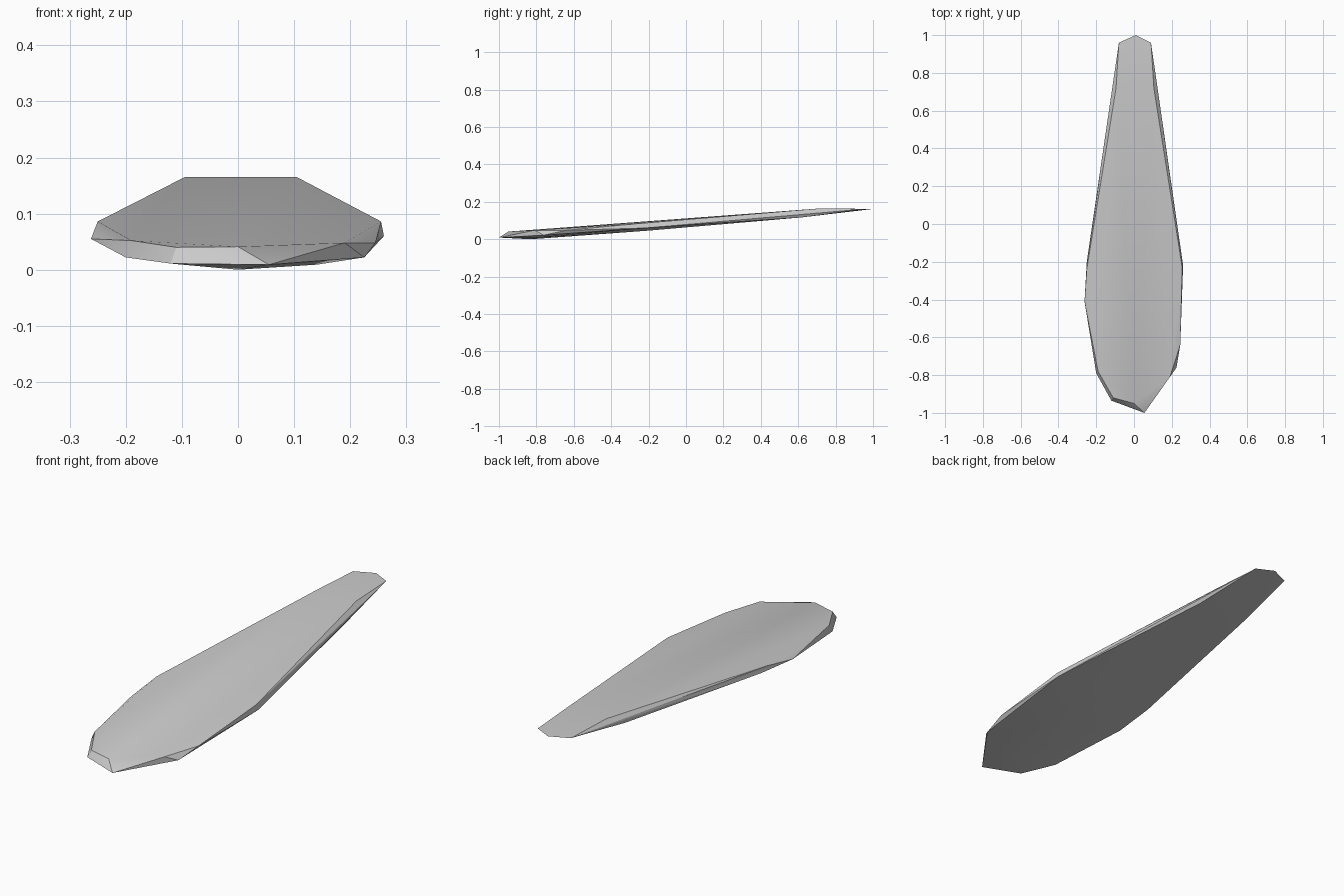
import bpy, bmesh, math

cube = bpy.data.objects.get("Cube")
if cube:
    bpy.data.objects.remove(cube)

# One plain grey material
grey = bpy.data.materials.new("plain grey")
grey.use_nodes = True
colour = (0.6, 0.6, 0.6, 1)
grey.diffuse_color = colour
grey.node_tree.nodes["Principled BSDF"].inputs["Base Color"].default_value = colour

# Upper rim of the blade, slightly inset
upper_rim = [
    (0.105, 0.72, 0.165), (0.255, -0.23, 0.086), (0.245, -0.64, 0.048),
    (0.19, -0.81, 0.048), (0, -0.95, 0.041), (-0.11, -0.92, 0.04),
    (-0.19, -0.78, 0.052), (-0.25, -0.24, 0.086), (-0.095, 0.72, 0.165),
]
# Lower rim, which forms the outer edge and the thin rear tip
lower_rim = [
    (0.01, 1, 0.162), (0.09, 0.96, 0.162), (0.13, 0.62, 0.117),
    (0.26, -0.22, 0.06), (0.225, -0.76, 0.022), (0.055, -1, 0.009),
    (-0.12, -0.935, 0.011), (-0.2, -0.79, 0.022), (-0.262, -0.41, 0.055),
    (-0.25, -0.2, 0.068), (-0.125, 0.62, 0.117), (-0.08, 0.96, 0.162),
]
# Shallow belly under the broad end
belly = [(0, -0.83, 0), (0.14, -0.79, 0.009), (0, -0.2, 0.046)]

# Wrap the rims in a closed faceted skin
bm = bmesh.new()
for point in upper_rim + lower_rim + belly:
    bm.verts.new(point)
hull = bmesh.ops.convex_hull(bm, input=bm.verts)
loose = [v for v in bm.verts if not v.link_faces]
bmesh.ops.delete(bm, geom=loose, context="VERTS")
bmesh.ops.recalc_face_normals(bm, faces=bm.faces)
mesh = bpy.data.meshes.new("blade")
bm.to_mesh(mesh)
bm.free()
mesh.materials.append(grey)

blade = bpy.data.objects.new("blade", mesh)
bpy.context.collection.objects.link(blade)
bpy.context.view_layer.objects.active = blade
blade.select_set(True)
bpy.ops.object.shade_smooth_by_angle(angle=math.radians(30))
